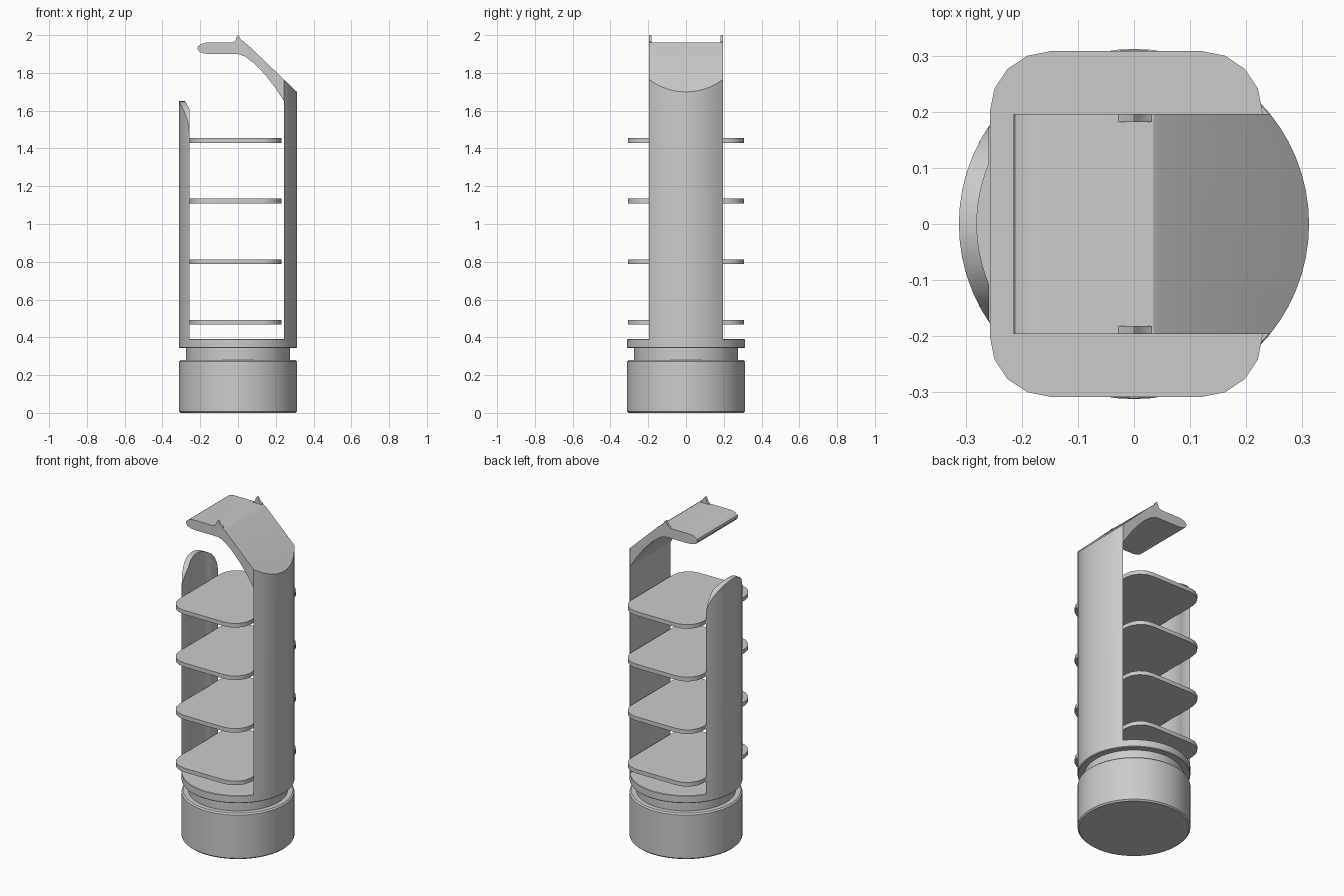
import bpy, bmesh
from math import sin, cos, pi, acos, radians
from mathutils import Vector

cube = bpy.data.objects.get("Cube")
if cube:
    bpy.data.objects.remove(cube, do_unlink=True)

R = 0.312          # outer radius
R_IN = 0.28        # inner radius of the short wall
SEGMENTS = 64

grey = bpy.data.materials.new("grey plastic")
grey.use_nodes = True
grey.diffuse_color = (0.6, 0.6, 0.6, 1)
grey.node_tree.nodes["Principled BSDF"].inputs["Base Color"].default_value = (0.6, 0.6, 0.6, 1)


def finish(name, bm):
    bmesh.ops.recalc_face_normals(bm, faces=bm.faces)
    mesh = bpy.data.meshes.new(name)
    bm.to_mesh(mesh)
    bm.free()
    mesh.materials.append(grey)
    obj = bpy.data.objects.new(name, mesh)
    bpy.context.collection.objects.link(obj)
    return obj


def select(obj):
    bpy.ops.object.select_all(action='DESELECT')
    obj.select_set(True)
    bpy.context.view_layer.objects.active = obj


def smooth(obj, angle=30):
    select(obj)
    bpy.ops.object.shade_smooth_by_angle(angle=radians(angle))


def prism(name, points, axis, start, end):
    """Extrude a 2D outline along x, y or z."""
    place = {"x": lambda a, b: (start, a, b),
             "y": lambda a, b: (a, start, b),
             "z": lambda a, b: (a, b, start)}[axis]
    bm = bmesh.new()
    face = bm.faces.new([bm.verts.new(place(*p)) for p in points])
    out = bmesh.ops.extrude_face_region(bm, geom=[face])
    shift = Vector([end - start if k == axis else 0 for k in "xyz"])
    bmesh.ops.translate(bm, vec=shift,
                        verts=[v for v in out["geom"] if isinstance(v, bmesh.types.BMVert)])
    return finish(name, bm)


def arc(radius, a0, a1, count, cx=0, cy=0):
    return [(cx + radius * cos(a0 + (a1 - a0) * i / count),
             cy + radius * sin(a0 + (a1 - a0) * i / count)) for i in range(count + 1)]


def keep_overlap(obj, cutter):
    mod = obj.modifiers.new("trim", 'BOOLEAN')
    mod.operation = 'INTERSECT'
    mod.solver = 'EXACT'
    mod.object = cutter
    cutter.hide_render = True
    select(obj)
    bpy.ops.object.modifier_apply(modifier=mod.name)
    bpy.data.objects.remove(cutter, do_unlink=True)


# Base: drum, neck and collar turned as one body
profile = [(0, 0), (R - 0.008, 0), (R, 0.008), (R, 0.272), (R - 0.008, 0.28),
           (0.275, 0.28), (0.275, 0.343), (R - 0.004, 0.343), (R, 0.347),
           (R, 0.388), (R - 0.002, 0.39), (0, 0.39)]
bm = bmesh.new()
verts = [bm.verts.new((r, 0, z)) for r, z in profile]
edges = [bm.edges.new(pair) for pair in zip(verts, verts[1:])]
bmesh.ops.spin(bm, geom=verts + edges, cent=(0, 0, 0), axis=(0, 0, 1),
               angle=2 * pi, steps=SEGMENTS)
bmesh.ops.remove_doubles(bm, verts=bm.verts, dist=0.0005)
smooth(finish("base", bm))

# Tall wall with the overhanging hook, trimmed to the round outline
hook = [(0.33, 0.35), (0.33, 1.682), (0.05, 1.95), (0.035, 1.96), (-0.17, 1.96),
        (-0.195, 1.953), (-0.212, 1.94), (-0.215, 1.928), (-0.205, 1.912), (-0.18, 1.903),
        (-0.15, 1.90), (0, 1.90), (0.035, 1.888), (0.09, 1.847), (0.15, 1.783),
        (0.2, 1.717), (0.243, 1.652), (0.243, 0.35)]
wall = prism("tall_wall_with_hook", hook, "y", -0.196, 0.196)
keep_overlap(wall, prism("round_trim", arc(R, 0, 2 * pi, SEGMENTS)[:-1], "z", 0, 2.2))
smooth(wall)

# Short wall: hollowed segment with an arched top
x_cut = 0.258
a_out, a_in = acos(x_cut / R), acos(x_cut / R_IN)
section = arc(R, pi - a_out, pi + a_out, 14) + arc(R_IN, pi + a_in, pi - a_in, 12)
short = prism("short_wall", section, "z", 0.35, 1.8)
arch = [(0.176, 0.2)] + arc(0.176, 0, pi, 24, 0, 1.474) + [(-0.176, 0.2)]
keep_overlap(short, prism("arch_trim", arch, "x", -0.5, 0))
smooth(short)

# Shelves: rounded plates
hx, hy, r = 0.243, 0.308, 0.108
plate = []
for i, (sx, sy) in enumerate([(1, 1), (-1, 1), (-1, -1), (1, -1)]):
    plate += arc(r, i * pi / 2, (i + 1) * pi / 2, 4, sx * (hx - r) - 0.014, sy * (hy - r))
for i in range(4):
    z = 0.467 + 0.321 * i
    smooth(prism(f"shelf_{i + 1}", plate, "z", z, z + 0.025))

# Small peaked nubs on both edges of the hook
nub = [(-0.028, 1.95), (-0.028, 1.96), (-0.014, 1.972), (-0.005, 1.994), (0, 2.0),
       (0.006, 1.994), (0.016, 1.975), (0.032, 1.965), (0.032, 1.95)]
for side, y in (("front", -0.196), ("back", 0.182)):
    smooth(prism(f"{side}_nub", nub, "y", y, y + 0.014), 40)
